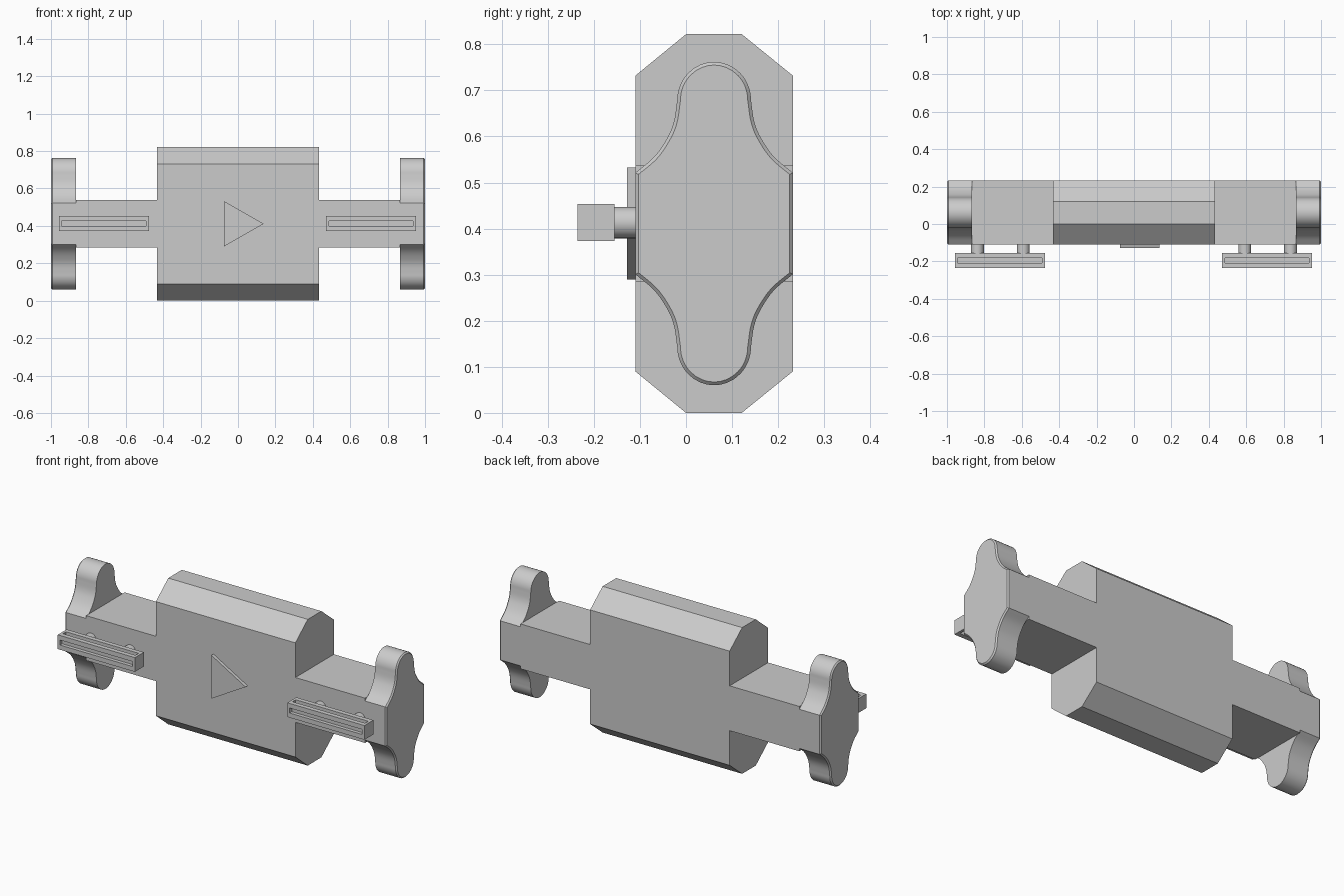
import bpy, bmesh
from math import pi
from mathutils import Vector, Matrix

if "Cube" in bpy.data.objects:
    bpy.data.objects.remove(bpy.data.objects["Cube"])

MID_Y, MID_Z = 0.061, 0.411
FRONT, BACK = -0.11, 0.232


def finish(name, bm, smooth=False):
    bmesh.ops.recalc_face_normals(bm, faces=bm.faces)
    mesh = bpy.data.meshes.new(name)
    bm.to_mesh(mesh)
    bm.free()
    obj = bpy.data.objects.new(name, mesh)
    bpy.context.collection.objects.link(obj)
    if smooth:
        bpy.ops.object.select_all(action='DESELECT')
        obj.select_set(True)
        bpy.context.view_layer.objects.active = obj
        bpy.ops.object.shade_smooth_by_angle(angle=0.5)


def prism(points, direction):
    """Sweep a closed 3D outline along a vector; returns mesh and end cap."""
    bm = bmesh.new()
    near = [bm.verts.new(p) for p in points]
    far = [bm.verts.new(Vector(p) + Vector(direction)) for p in points]
    bm.faces.new(near)
    cap = bm.faces.new(far)
    for i in range(len(near)):
        bm.faces.new((near[i - 1], near[i], far[i], far[i - 1]))
    bmesh.ops.recalc_face_normals(bm, faces=bm.faces)
    return bm, cap


def box(low, high):
    bm = bmesh.new()
    low, high = Vector(low), Vector(high)
    place = Matrix.Translation((low + high) / 2) @ Matrix.Diagonal((*(high - low), 1))
    bmesh.ops.create_cube(bm, size=1, matrix=place)
    return bm


def spline(points, steps=5):
    """Catmull-Rom curve through 2D points."""
    pts = [Vector(p) for p in points]
    pts = [2 * pts[0] - pts[1]] + pts + [2 * pts[-1] - pts[-2]]
    out = []
    for a, b, c, d in zip(pts, pts[1:], pts[2:], pts[3:]):
        for i in range(steps):
            t = i / steps
            out.append(0.5 * (2 * b + (c - a) * t + (2 * a - 5 * b + 4 * c - d) * t ** 2
                              + (3 * b - a - 3 * c + d) * t ** 3))
    return out + [pts[-2]]


# Main body: octagonal block
half = [(FRONT, 0.09), (0.0, 0), (0.121, 0), (BACK, 0.09)]
octagon = half + [(y, 2 * MID_Z - z) for y, z in reversed(half)]
bm, _ = prism([(-0.434, y, z) for y, z in octagon], (0.868, 0, 0))
finish("body", bm)

# End plate outline: one lobe quarter, mirrored both ways
quarter = [(0.171, 0.11), (0.129, 0.146), (0.101, 0.187), (0.087, 0.222),
           (0.08, 0.268)]
tip_w, tip_h, tip_z = 0.08, 0.083, 0.268
side = [tuple(p) for p in spline(quarter)]
side += [(tip_w * (1 - (i / 10) ** 2) ** 0.5, tip_z + tip_h * i / 10) for i in range(1, 8)]
side += [(tip_w * k, tip_z + tip_h * (1 - k * k) ** 0.5) for k in (0.55, 0.36, 0.18)]
top = side + [(0, tip_z + tip_h)] + [(-y, z) for y, z in reversed(side)]
outline = top + [(-y, -z) for y, z in top]

for label, s in (("left", 1), ("right", -1)):
    # Arm joining body to end plate
    xs = sorted((s * 0.434, s * 0.867))
    finish(label + "_arm", box((xs[0], FRONT, 0.285), (xs[1], BACK, 0.537)))

    # Lobed end plate with a bevelled outer rim
    bm, cap = prism([(s * 0.867, MID_Y + y, MID_Z + z) for y, z in outline],
                    (s * 0.133, 0, 0))
    bmesh.ops.bevel(bm, geom=list(cap.edges), offset=0.007, segments=1, affect='EDGES')
    finish(label + "_end_plate", bm, smooth=True)

    # Grooved bar in front of the arm
    centre = s * 0.714 - 0.003
    bm = box((centre - 0.24, -0.235, 0.373), (centre + 0.24, -0.155, 0.453))
    bm.normal_update()
    for face in [f for f in bm.faces if f.normal.y < -0.5 or abs(f.normal.z) > 0.5]:
        inward = -face.normal
        bmesh.ops.inset_individual(bm, faces=[face], thickness=0.026, use_even_offset=True)
        for v in face.verts:
            v.co.x = centre + (v.co.x - centre) * 1.055
        floor = bmesh.ops.extrude_discrete_faces(bm, faces=[face])["faces"][0]
        bmesh.ops.translate(bm, verts=floor.verts[:], vec=inward * 0.02)
    finish(label + "_bar", bm)

    # Round posts holding the bar
    for place, x in (("inner", 0.592), ("outer", 0.837)):
        bm = bmesh.new()
        turn = Matrix.Translation((s * x, -0.13, 0.413)) @ Matrix.Rotation(pi / 2, 4, 'X')
        bmesh.ops.create_cone(bm, cap_ends=True, segments=32, radius1=0.034,
                              radius2=0.034, depth=0.05, matrix=turn)
        finish(f"{label}_{place}_post", bm, smooth=True)

# Raised triangle on the front
bm, _ = prism([(x, FRONT, z) for x, z in ((-0.076, 0.289), (0.137, MID_Z), (-0.076, 0.533))],
              (0, -0.018, 0))
finish("front_triangle", bm)
